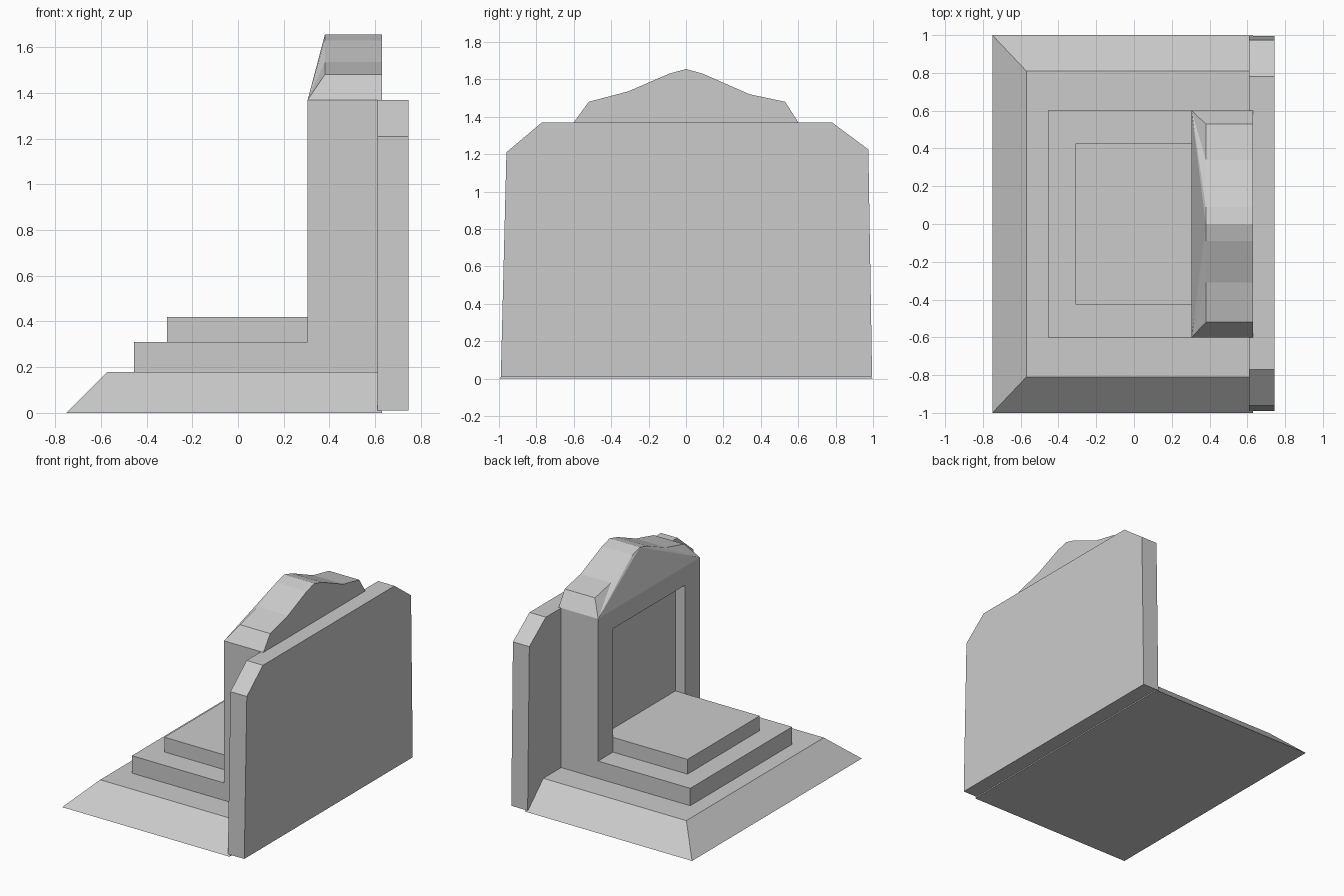
import bpy
import bmesh

if "Cube" in bpy.data.objects:
    bpy.data.objects.remove(bpy.data.objects["Cube"])


def finish(name, bm):
    bmesh.ops.recalc_face_normals(bm, faces=bm.faces)
    mesh = bpy.data.meshes.new(name)
    bm.to_mesh(mesh)
    bm.free()
    obj = bpy.data.objects.new(name, mesh)
    bpy.context.collection.objects.link(obj)
    return obj


def loft(name, ring_a, ring_b):
    """Join two matching closed rings with sides and cap both ends."""
    bm = bmesh.new()
    a = [bm.verts.new(p) for p in ring_a]
    b = [bm.verts.new(p) for p in ring_b]
    bm.faces.new(a)
    bm.faces.new(b)
    for i in range(len(a)):
        j = (i + 1) % len(a)
        bm.faces.new((a[i], a[j], b[j], b[i]))
    return finish(name, bm)


def rect(x0, x1, y, z):
    return [(x0, -y, z), (x1, -y, z), (x1, y, z), (x0, y, z)]


def box(name, x0, x1, y, z0, z1):
    return loft(name, rect(x0, x1, y, z0), rect(x0, x1, y, z1))


# Sloped plinth with an upright rear face
loft("plinth", rect(-0.75, 0.63, 1.0, 0.0), rect(-0.57, 0.61, 0.81, 0.18))

# Lower step and upright block as one L-shaped body
side = [(-0.455, 0.18), (0.63, 0.18), (0.63, 1.37), (0.305, 1.37),
        (0.305, 0.31), (-0.455, 0.31)]
body = loft("step_and_upright", [(x, -0.6, z) for x, z in side],
            [(x, 0.6, z) for x, z in side])

# Shallow niche in the upright
cutter = box("niche_cutter", 0.2, 0.385, 0.425, 0.35, 1.23)
cutter.hide_render = True
cutter.hide_viewport = True
cutter.display_type = 'WIRE'
cut = body.modifiers.new("niche", 'BOOLEAN')
cut.operation = 'DIFFERENCE'
cut.solver = 'EXACT'
cut.object = cutter

# Upper step running back into the niche
box("upper_step", -0.31, 0.385, 0.425, 0.31, 0.42)

# Peaked crown whose front slopes back from the upright's top edge
crown = [(-0.6, 1.37), (-0.52, 1.48), (-0.31, 1.535), (-0.09, 1.63), (0, 1.655),
         (0.09, 1.63), (0.34, 1.52), (0.53, 1.48), (0.6, 1.37)]
bm = bmesh.new()
back = [bm.verts.new((0.63, y, z)) for y, z in crown]
ends = [bm.verts.new((0.305, y, 1.37)) for y in (-0.6, 0.6)]
ridge = [bm.verts.new((0.38, y, z)) for y, z in crown[1:-1]]
front = [ends[0]] + ridge + [ends[1]]
for i in range(len(crown) - 1):
    bm.faces.new((front[i], front[i + 1], back[i + 1], back[i]))
# Front slope fans: each half to its own corner, joined at the peak
for i in range(3):
    bm.faces.new((ends[0], ridge[i], ridge[i + 1]))
    bm.faces.new((ends[1], ridge[i + 3], ridge[i + 4]))
bm.faces.new((ends[0], ridge[3], ends[1]))
bm.faces.new(back)
bm.faces.new((ends[0], ends[1], back[-1], back[0]))
finish("crown", bm)

# Wide rear slab with clipped upper corners
slab = [(-0.99, 0.01), (0.995, 0.01), (0.975, 1.225), (0.78, 1.37),
        (-0.77, 1.37), (-0.96, 1.21)]
loft("rear_slab", [(0.61, y, z) for y, z in slab],
     [(0.745, y, z) for y, z in slab])
